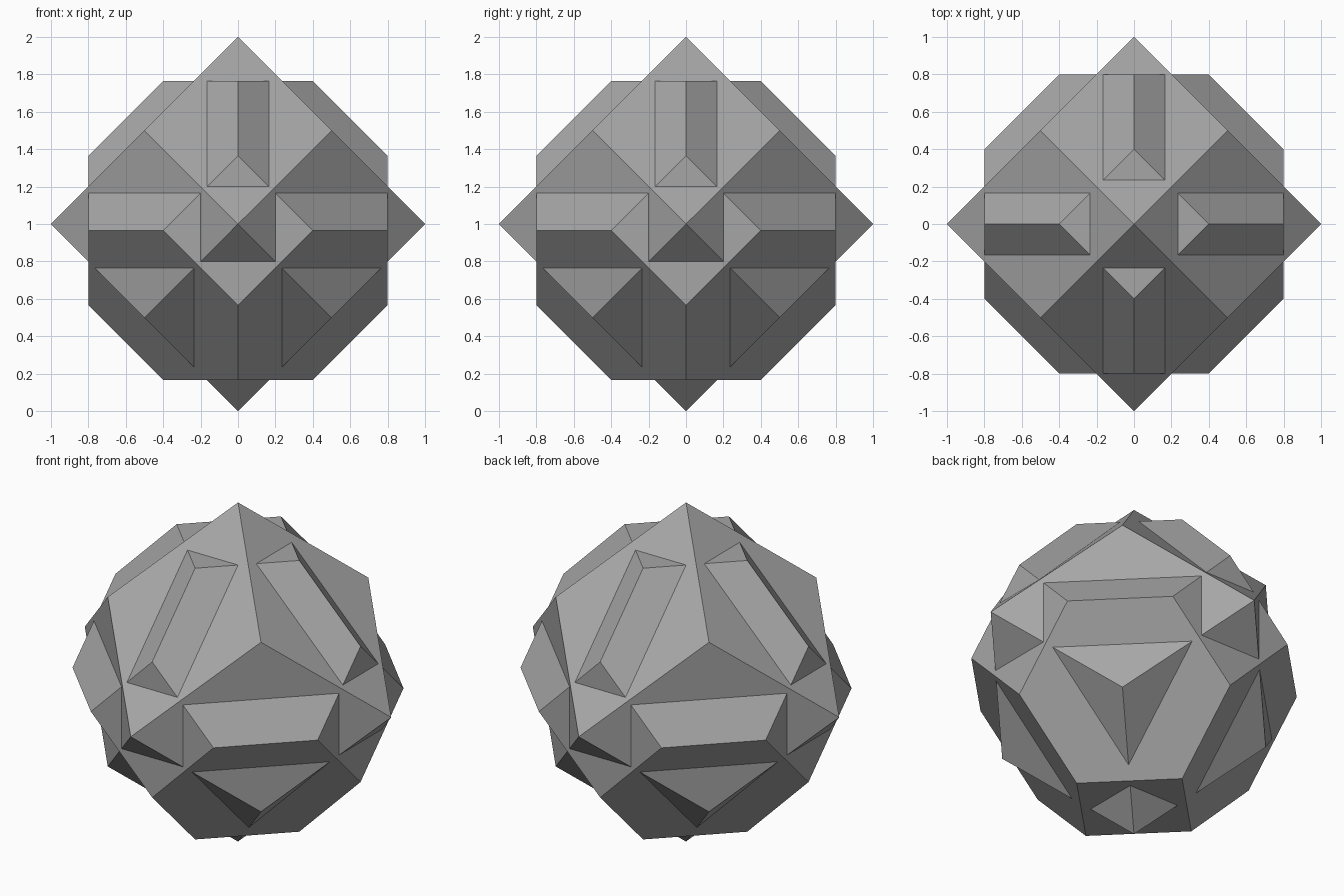
import bpy, bmesh, math
from itertools import product, permutations

if "Cube" in bpy.data.objects:
    bpy.data.objects.remove(bpy.data.objects["Cube"])

grey = bpy.data.materials.new("stone_grey")
grey.diffuse_color = (0.38, 0.38, 0.38, 1)
grey.use_nodes = True
grey.node_tree.nodes["Principled BSDF"].inputs["Base Color"].default_value = grey.diffuse_color


def hull(name, points, z):
    """Convex flat-faced solid around the points, centred at height z."""
    bm = bmesh.new()
    for p in points:
        bm.verts.new(p)
    bmesh.ops.convex_hull(bm, input=bm.verts[:])
    # merge coplanar triangles back into rhombi, squares and hexagons
    bmesh.ops.dissolve_limit(bm, angle_limit=math.radians(1),
                             verts=bm.verts[:], edges=bm.edges[:])
    bmesh.ops.recalc_face_normals(bm, faces=bm.faces[:])
    mesh = bpy.data.meshes.new(name)
    bm.to_mesh(mesh)
    bm.free()
    mesh.materials.append(grey)
    obj = bpy.data.objects.new(name, mesh)
    obj.location = (0, 0, z)
    bpy.context.collection.objects.link(obj)
    return obj


# rhombic dodecahedron: cube corners plus six axis points
corners = set(product((-0.5, 0.5), repeat=3))
tips = {p for s in (-1, 1) for p in permutations((s, 0, 0))}
hull("rhombic_dodecahedron", sorted(corners | tips), 1.0)

# truncated octahedron, set slightly lower
rims = {p for a, b in product((-0.4, 0.4), (-0.8, 0.8))
        for p in permutations((0, a, b))}
hull("truncated_octahedron", sorted(rims), 0.965)
